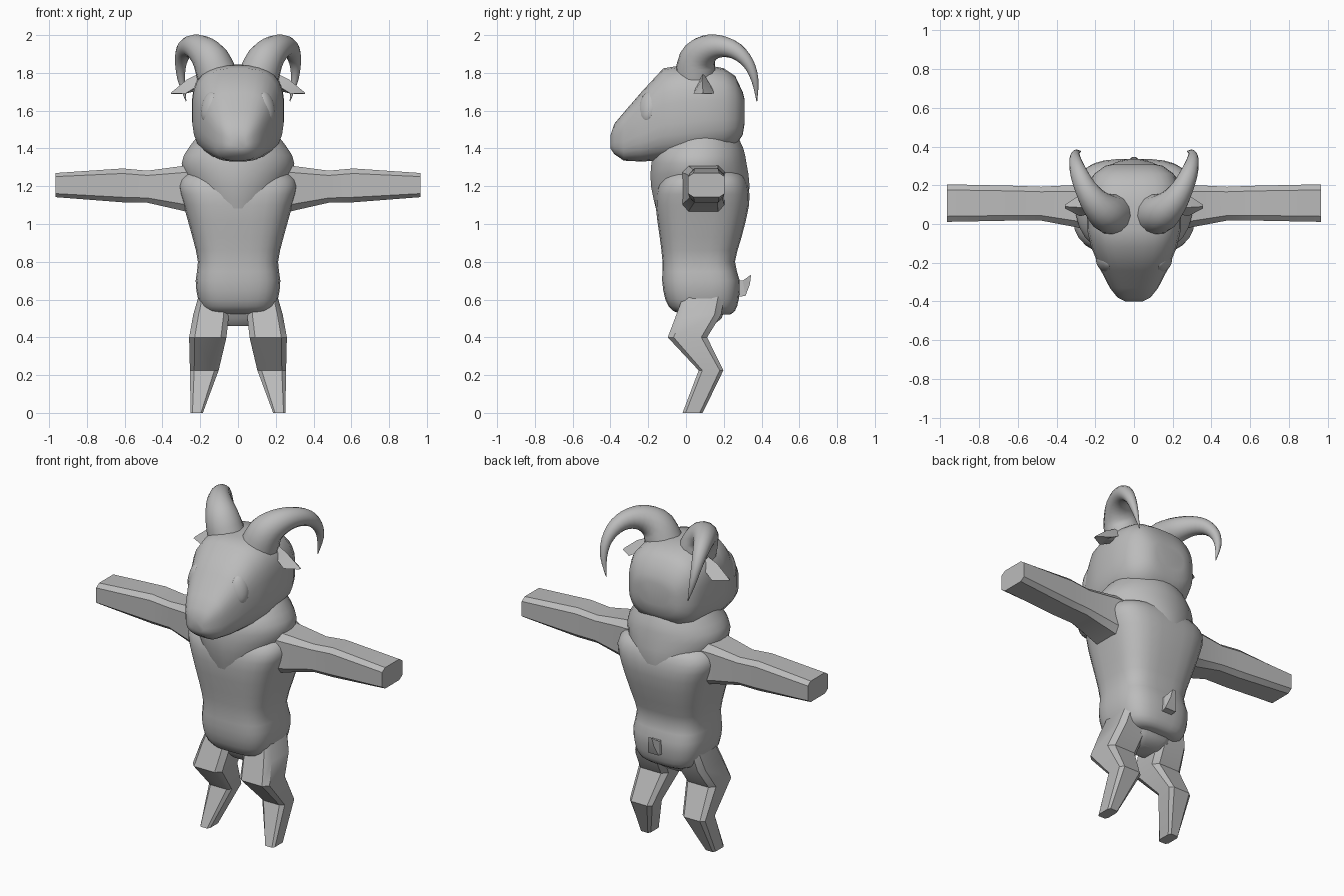
import bpy, bmesh, math
from mathutils import Vector, Matrix

grey = bpy.data.materials.new("plain grey")
grey.diffuse_color = (0.5, 0.5, 0.5, 1)


def finish(name, bm, mirror=False, angle=40):
    bmesh.ops.recalc_face_normals(bm, faces=bm.faces[:])
    me = bpy.data.meshes.new(name)
    bm.to_mesh(me)
    bm.free()
    me.materials.append(grey)
    ob = bpy.data.objects.new(name, me)
    bpy.context.collection.objects.link(ob)
    bpy.ops.object.select_all(action='DESELECT')
    ob.select_set(True)
    bpy.context.view_layer.objects.active = ob
    bpy.ops.object.shade_smooth_by_angle(angle=math.radians(angle))
    if mirror:
        ob.modifiers.new("mirror", 'MIRROR').use_mirror_merge = False
    return ob


def skin(rings):
    """Bridge equal-sized rings of points and cap both ends."""
    bm = bmesh.new()
    rows = [[bm.verts.new(p) for p in ring] for ring in rings]
    n = len(rows[0])
    for a, b in zip(rows, rows[1:]):
        for i in range(n):
            j = (i + 1) % n
            bm.faces.new((a[i], a[j], b[j], b[i]))
    bm.faces.new(rows[0])
    bm.faces.new(rows[-1])
    return bm


def smooth_rows(rows, steps):
    """Catmull-Rom interpolation between rows of numbers."""
    out = []
    for k in range(len(rows) - 1):
        p = [rows[max(0, min(len(rows) - 1, k + d))] for d in (-1, 0, 1, 2)]
        for s in range(steps):
            t = s / steps
            out.append([0.5 * (2 * b + (c - a) * t + (2 * a - 5 * b + 4 * c - d) * t * t
                               + (3 * b - a - 3 * c + d) * t ** 3) for a, b, c, d in zip(*p)])
    return out + [rows[-1]]


def loft(name, axis, rows, power=2.5, n=24, steps=1, mirror=False, angle=40):
    """Rows: position along axis, then min/max of the two other axes."""
    rings = []
    for t, u0, u1, v0, v1 in smooth_rows(rows, steps):
        ring = []
        for i in range(n):
            a = 2 * math.pi * (i + 0.5) / n
            c, s = math.cos(a), math.sin(a)
            u = (u0 + u1) / 2 + (u1 - u0) / 2 * math.copysign(abs(c) ** (2 / power), c)
            v = (v0 + v1) / 2 + (v1 - v0) / 2 * math.copysign(abs(s) ** (2 / power), s)
            ring.append({'x': (t, u, v), 'y': (u, t, v), 'z': (u, v, t)}[axis])
        rings.append(ring)
    return finish(name, skin(rings), mirror, angle)


def sym(rows):
    return [(t, -w, w, a, b) for t, w, a, b in rows]


# Torso with hips, waist and shoulders
loft("torso", 'z', sym([
    (0.52, 0.13, 0.0, 0.23), (0.54, 0.18, -0.07, 0.26), (0.60, 0.212, -0.11, 0.28),
    (0.70, 0.225, -0.127, 0.285), (0.80, 0.213, -0.125, 0.26), (0.93, 0.242, -0.14, 0.295),
    (1.10, 0.29, -0.162, 0.335), (1.20, 0.317, -0.15, 0.33), (1.26, 0.285, -0.11, 0.30),
    (1.285, 0.23, -0.06, 0.25)]), 3.2, 28, 2)

# Neck ruff, dipping into the chest and back
loft("neck", 'z', sym([
    (1.06, 0.19, -0.155, 0.32), (1.20, 0.26, -0.187, 0.338), (1.32, 0.30, -0.185, 0.322),
    (1.40, 0.265, -0.16, 0.305), (1.47, 0.21, -0.09, 0.27)]), 2.0, 28, 2)

# Head, lofted from muzzle to skull
loft("head", 'y', sym([
    (-0.40, 0.045, 1.40, 1.47), (-0.38, 0.085, 1.37, 1.53), (-0.33, 0.125, 1.335, 1.59),
    (-0.24, 0.172, 1.33, 1.695), (-0.12, 0.222, 1.335, 1.825), (-0.03, 0.243, 1.34, 1.84),
    (0.10, 0.245, 1.36, 1.845), (0.20, 0.235, 1.38, 1.825), (0.26, 0.205, 1.41, 1.785),
    (0.30, 0.15, 1.47, 1.70), (0.31, 0.10, 1.53, 1.66)]), 2.9, 28, 1, angle=50)

# Curled horns: tapered tube along a path (x, y, z, radius)
path = smooth_rows([
    (0.105, 0.05, 1.77, 0.11), (0.145, 0.06, 1.87, 0.098), (0.20, 0.11, 1.925, 0.077),
    (0.25, 0.185, 1.94, 0.058), (0.285, 0.265, 1.915, 0.045), (0.303, 0.33, 1.85, 0.031),
    (0.30, 0.365, 1.76, 0.019), (0.275, 0.375, 1.65, 0.002)], 3)
rings = []
for i, p in enumerate(path):
    ahead, behind = path[min(i + 1, len(path) - 1)], path[max(i - 1, 0)]
    d = (Vector(ahead[:3]) - Vector(behind[:3])).normalized()
    side = d.cross(Vector((1, -0.6, 0))).normalized()
    up = d.cross(side)
    rings.append([Vector(p[:3]) + p[3] * (side * math.cos(a) + up * math.sin(a))
                  for a in (2 * math.pi * k / 14 for k in range(14))])
finish("horns", skin(rings), True)

# Ears: flattened pointed wedges
finish("ears", skin([
    [(0.20, 0.06, 1.74), (0.20, 0.09, 1.80), (0.20, 0.13, 1.74), (0.20, 0.10, 1.71)],
    [(0.28, 0.04, 1.69), (0.27, 0.085, 1.765), (0.28, 0.15, 1.69), (0.28, 0.10, 1.70)],
    [(0.355, 0.08, 1.69), (0.355, 0.09, 1.695), (0.355, 0.10, 1.69), (0.355, 0.09, 1.688)],
]), True, 20)

# Eyes: shallow oval domes on the sides of the face
bm = bmesh.new()
bmesh.ops.create_uvsphere(bm, u_segments=16, v_segments=10, radius=1)
face_dir = Vector((0.80, -0.55, 0.24)).normalized()
bmesh.ops.transform(bm, verts=bm.verts[:], matrix=Matrix.Translation((0.152, -0.20, 1.62))
                    @ face_dir.to_track_quat('X', 'Z').to_matrix().to_4x4()
                    @ Matrix.Diagonal((0.035, 0.055, 0.085, 1)))
finish("eyes", bm, True)

# Straight outstretched arms
loft("arms", 'x', [
    (0.20, -0.03, 0.215, 1.04, 1.32), (0.30, -0.02, 0.205, 1.068, 1.31),
    (0.48, 0.015, 0.195, 1.11, 1.285), (0.61, 0.015, 0.20, 1.112, 1.297),
    (0.965, 0.008, 0.208, 1.14, 1.272)], 5, 8, mirror=True, angle=35)

# Bent hind legs
loft("legs", 'z', [
    (0.0, 0.185, 0.252, -0.02, 0.09), (0.225, 0.10, 0.257, 0.065, 0.20),
    (0.40, 0.058, 0.262, -0.10, 0.115), (0.52, 0.045, 0.24, -0.055, 0.19),
    (0.64, 0.06, 0.205, -0.01, 0.21)], 5, 8, mirror=True, angle=35)

# Pelvis bridging the legs
loft("pelvis", 'z', sym([
    (0.46, 0.07, 0.02, 0.14), (0.50, 0.12, -0.02, 0.19), (0.58, 0.16, -0.04, 0.22)]), 4, 12)

# Short upturned tail
finish("tail", skin([
    [(-0.03, 0.25, 0.61), (0.03, 0.25, 0.61), (0.03, 0.25, 0.70), (-0.03, 0.25, 0.70)],
    [(-0.037, 0.315, 0.62), (0.037, 0.315, 0.62), (0.03, 0.30, 0.70), (-0.03, 0.30, 0.70)],
    [(-0.02, 0.338, 0.68), (0.02, 0.338, 0.68), (0.01, 0.345, 0.732), (-0.01, 0.345, 0.732)],
]), angle=20)
